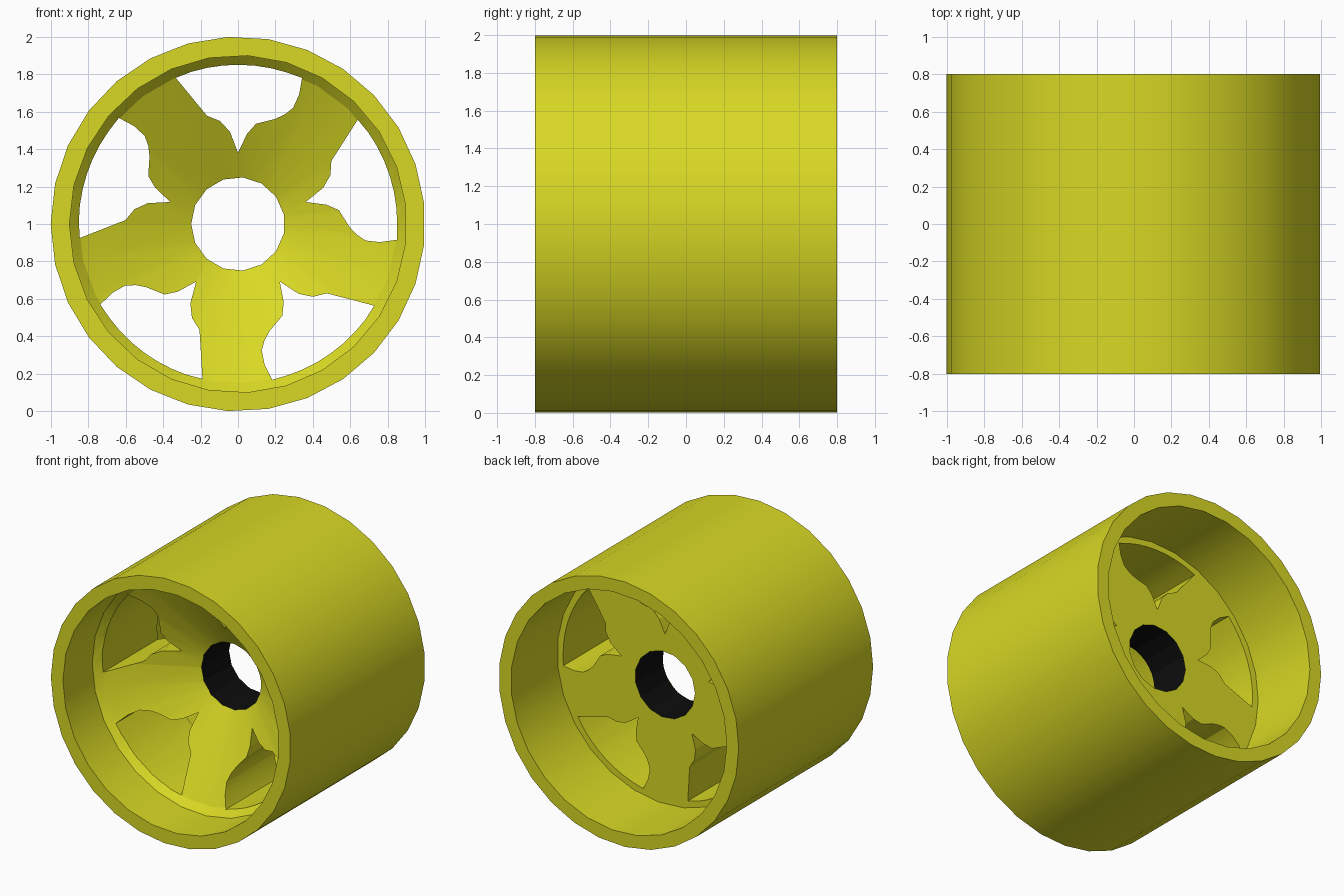
import bpy, bmesh, math
from mathutils import Matrix

if "Cube" in bpy.data.objects:
    bpy.data.objects.remove(bpy.data.objects["Cube"])

CENTRE_Z = 1.0


def material(name, rgb):
    m = bpy.data.materials.new(name)
    m.diffuse_color = (*rgb, 1)
    m.use_nodes = True
    m.node_tree.nodes["Principled BSDF"].inputs["Base Color"].default_value = m.diffuse_color
    return m


yellow = material("yellow", (0.69, 0.69, 0.018))
black = material("black", (0.004, 0.004, 0.004))


def add_object(name, bm):
    bmesh.ops.recalc_face_normals(bm, faces=bm.faces[:])
    mesh = bpy.data.meshes.new(name)
    bm.to_mesh(mesh)
    bm.free()
    ob = bpy.data.objects.new(name, mesh)
    bpy.context.collection.objects.link(ob)
    ob.location.z = CENTRE_Z
    return ob


def lathe(name, profile, sides):
    """Closed solid turned about y; profile is a list of (radius, y)."""
    bm = bmesh.new()
    rings = []
    for r, y in profile:
        angles = [math.pi + math.tau * i / sides for i in range(sides)]
        rings.append([bm.verts.new((r * math.cos(a), y, r * math.sin(a))) for a in angles])
    for a, b in zip(rings, rings[1:]):
        for i in range(sides):
            j = (i + 1) % sides
            bm.faces.new((a[i], a[j], b[j], b[i]))
    bm.faces.new(rings[0])
    bm.faces.new(rings[-1])
    return add_object(name, bm)


def prism(name, outline, y0, y1, turn):
    """Outline in x/z pushed through the disc, turned about the axle."""
    bm = bmesh.new()
    face = bm.faces.new([bm.verts.new((x, y0, z)) for x, z in outline])
    out = bmesh.ops.extrude_face_region(bm, geom=[face])
    for v in out["geom"]:
        if isinstance(v, bmesh.types.BMVert):
            v.co.y = y1
    bm.transform(Matrix.Rotation(turn, 4, 'Y'))
    return add_object(name, bm)


# outer drum
wheel = lathe("wheel", [(1, -0.8), (1, 0.8)], 29)

# front bowl, rear recess and axle bore
cutters = [
    lathe("front_bowl_cutter", [(0.9, -1), (0.9, -0.45), (0.85, -0.40), (0.2, -0.053)], 27),
    lathe("rear_recess_cutter", [(0.9, 0.25), (0.9, 1)], 27),
    lathe("bore_cutter", [(0.25, -0.7), (0.25, 0.7)], 15),
]

# five petal-shaped windows between the spokes
side = [(-0.332, 0.78), (-0.166, 0.578), (-0.096, 0.55), (-0.043, 0.492), (0, 0.38),
        (0.048, 0.481), (0.096, 0.535), (0.198, 0.561), (0.25, 0.585), (0.294, 0.62),
        (0.326, 0.69), (0.342, 0.78)]
arc = [(0.85 * math.cos(a), 0.85 * math.sin(a))
       for a in (math.radians(66.3 + 46.7 * i / 8) for i in range(1, 8))]
for k in range(5):
    cutters.append(prism(f"window_cutter_{k}", side + arc, -0.7, 0.6, math.tau * k / 5))

for c in cutters:
    mod = wheel.modifiers.new(c.name, 'BOOLEAN')
    mod.operation = 'DIFFERENCE'
    mod.solver = 'EXACT'
    mod.object = c

# bake the cuts, then drop the cutters
bpy.context.view_layer.update()
deps = bpy.context.evaluated_depsgraph_get()
mesh = bpy.data.meshes.new_from_object(wheel.evaluated_get(deps))
wheel.modifiers.clear()
wheel.data = mesh
for c in cutters:
    bpy.data.objects.remove(c)

# yellow wheel with a black bore
mesh.materials.clear()
mesh.materials.append(yellow)
mesh.materials.append(black)
for p in mesh.polygons:
    in_bore = all(math.hypot(mesh.vertices[i].co.x, mesh.vertices[i].co.z) < 0.26
                  for i in p.vertices)
    p.material_index = 1 if in_bore and abs(p.normal.y) < 0.1 else 0

bpy.context.view_layer.objects.active = wheel
wheel.select_set(True)
bpy.ops.object.shade_smooth_by_angle(angle=math.radians(15.5))
